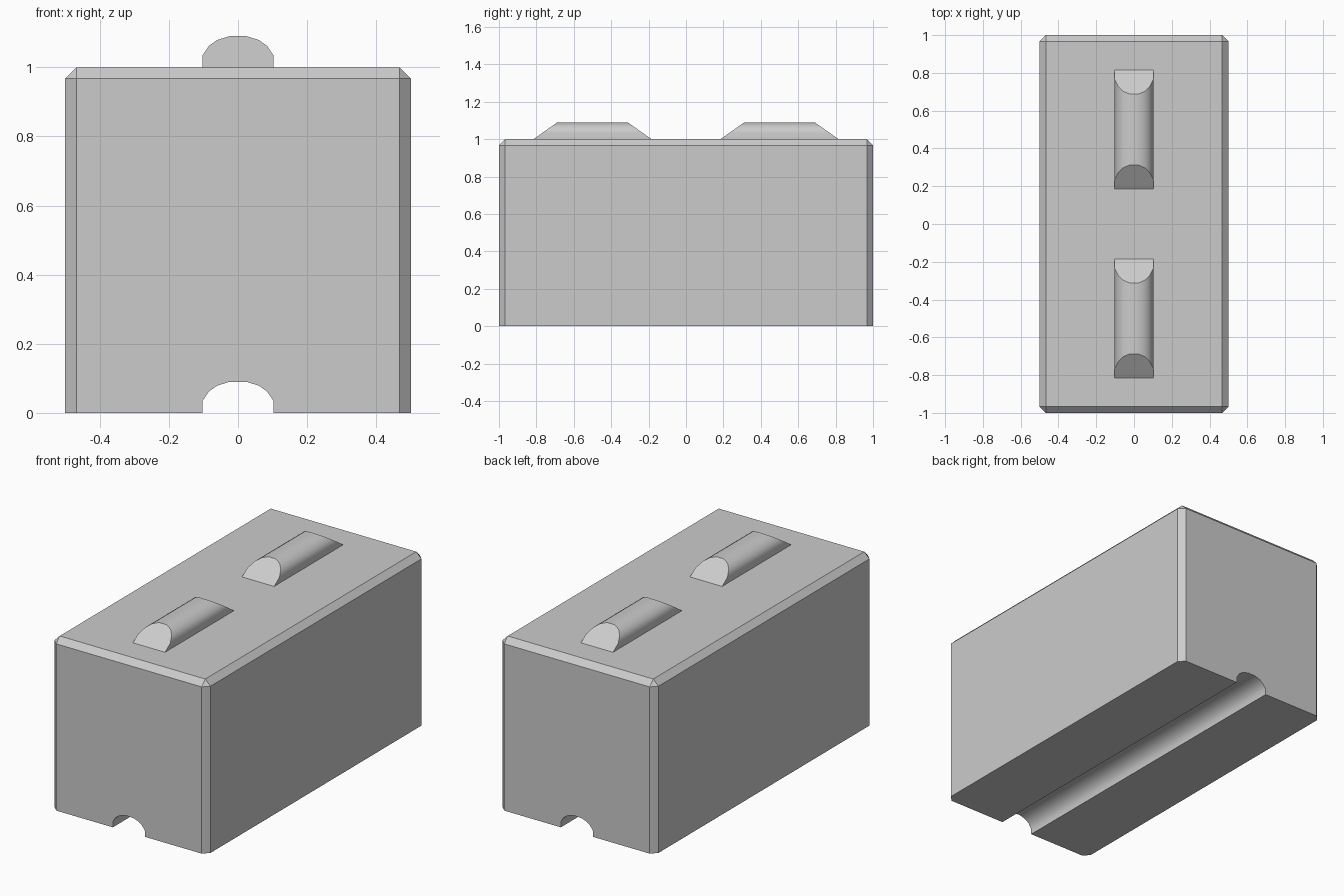
import bpy, bmesh, math

if "Cube" in bpy.data.objects:
    bpy.data.objects.remove(bpy.data.objects["Cube"])

# Half-round cross-section shared by the ridges and the groove (x, height)
HALF = [(0.103, 0.0), (0.103, 0.034), (0.084, 0.062), (0.06, 0.079), (0.024, 0.09)]
ARCH = [(-x, z) for x, z in HALF] + HALF[::-1]
CHAMFER = 0.033


def finish(bm, name):
    bmesh.ops.recalc_face_normals(bm, faces=bm.faces)
    mesh = bpy.data.meshes.new(name)
    bm.to_mesh(mesh)
    bm.free()
    obj = bpy.data.objects.new(name, mesh)
    bpy.context.collection.objects.link(obj)
    return obj


def loft(front, back, capped=True):
    """Join two matching closed loops; returns bmesh and its side faces."""
    bm = bmesh.new()
    a = [bm.verts.new(p) for p in front]
    b = [bm.verts.new(p) for p in back]
    n = len(a)
    sides = [bm.faces.new((a[i], a[(i + 1) % n], b[(i + 1) % n], b[i])) for i in range(n)]
    bm.faces.new(a[::-1])
    bm.faces.new(b)
    return bm, sides


# Block body: front outline with the groove, extruded along y
outline = [(-0.5, 0)] + ARCH + [(0.5, 0), (0.5, 1), (-0.5, 1)]
bm, sides = loft([(x, -1, z) for x, z in outline], [(x, 1, z) for x, z in outline])
for f in sides[1:len(ARCH)]:
    f.smooth = True

# Chamfer the four upright edges and the four top edges
bm.normal_update()
edges = []
for e in bm.edges:
    p, q = (v.co for v in e.verts)
    upright = abs(p.z - q.z) > 0.9
    top = p.z > 0.99 and q.z > 0.99
    if upright or top:
        edges.append(e)
bmesh.ops.recalc_face_normals(bm, faces=bm.faces)
bmesh.ops.bevel(bm, geom=edges, offset=CHAMFER, offset_type='OFFSET',
                segments=1, profile=0.5, affect='EDGES')
finish(bm, "block_body")

# Two locating ridges with planar sloping ends
SLOPE = 0.128 / 0.09
for name, cy in (("front_ridge", -0.5), ("back_ridge", 0.5)):
    ends = []
    for s in (-1, 1):
        ends.append([(x, cy + s * (0.316 - z * SLOPE), 1 + z) for x, z in ARCH])
    bm, sides = loft(*ends)
    bmesh.ops.recalc_face_normals(bm, faces=bm.faces)
    # The underside sits on the block, so it is left open
    bmesh.ops.delete(bm, geom=[sides[-1]], context='FACES_ONLY')
    for f in bm.faces:
        f.smooth = len(f.verts) == 4
    mesh_obj = finish(bm, name)
